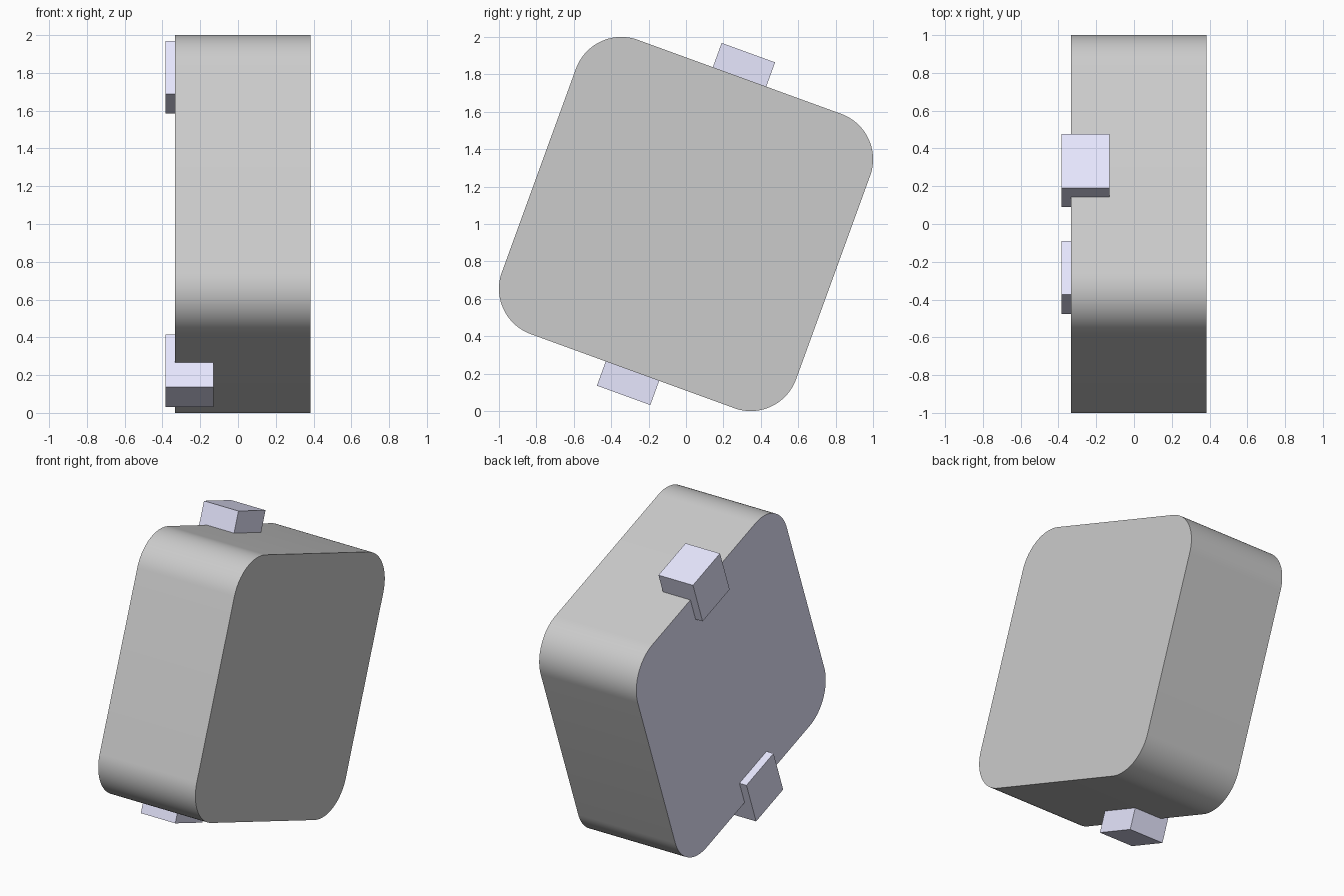
import bpy, bmesh
from math import cos, sin, pi, radians
from mathutils import Matrix

if "Cube" in bpy.data.objects:
    bpy.data.objects.remove(bpy.data.objects["Cube"])

X0, X1 = -0.333, 0.385        # body depth range
HALF, RAD = 0.837, 0.258      # rounded square half side and corner radius
PLACE = Matrix.Translation((0, 0, 1)) @ Matrix.Rotation(radians(-20), 4, 'X')

grey = bpy.data.materials.new("grey")
grey.diffuse_color = (0.8, 0.8, 0.8, 1)
grey.use_nodes = True
grey.node_tree.nodes["Principled BSDF"].inputs["Base Color"].default_value = grey.diffuse_color
lavender = bpy.data.materials.new("lavender")
lavender.diffuse_color = (0.8, 0.8, 1.0, 1)
lavender.use_nodes = True
lavender.node_tree.nodes["Principled BSDF"].inputs["Base Color"].default_value = lavender.diffuse_color


def finish(name, bm, mats):
    bmesh.ops.recalc_face_normals(bm, faces=bm.faces)
    bmesh.ops.transform(bm, matrix=PLACE, verts=bm.verts)
    mesh = bpy.data.meshes.new(name)
    bm.to_mesh(mesh)
    bm.free()
    for m in mats:
        mesh.materials.append(m)
    obj = bpy.data.objects.new(name, mesh)
    bpy.context.collection.objects.link(obj)
    return obj


# Rounded square body, extruded along x, with a coloured face on the left
bm = bmesh.new()
c, steps = HALF - RAD, 20
ring = []
for k, (sy, sz) in enumerate([(1, 1), (-1, 1), (-1, -1), (1, -1)]):
    for i in range(steps + 1):
        a = (k + i / steps) * pi / 2
        ring.append(bm.verts.new((X0, sy * c + RAD * cos(a), sz * c + RAD * sin(a))))
left = bm.faces.new(ring)
ext = bmesh.ops.extrude_face_region(bm, geom=[left], use_keep_orig=True)
bmesh.ops.translate(bm, vec=(X1 - X0, 0, 0),
                    verts=[g for g in ext["geom"] if isinstance(g, bmesh.types.BMVert)])
left.material_index = 1
body = finish("body", bm, [grey, lavender])
bpy.context.view_layer.objects.active = body
body.select_set(True)
bpy.ops.object.shade_smooth_by_angle(angle=radians(30))

# Blocks set into the upper and lower edges
for name, s in (("upper_clip", 1), ("lower_clip", -1)):
    bm = bmesh.new()
    bmesh.ops.create_cube(bm, size=1)
    bmesh.ops.scale(bm, vec=(0.255, 0.304, 0.298), verts=bm.verts)
    bmesh.ops.translate(bm, vec=(-0.2575, 0, s * 0.826), verts=bm.verts)
    finish(name, bm, [lavender])
